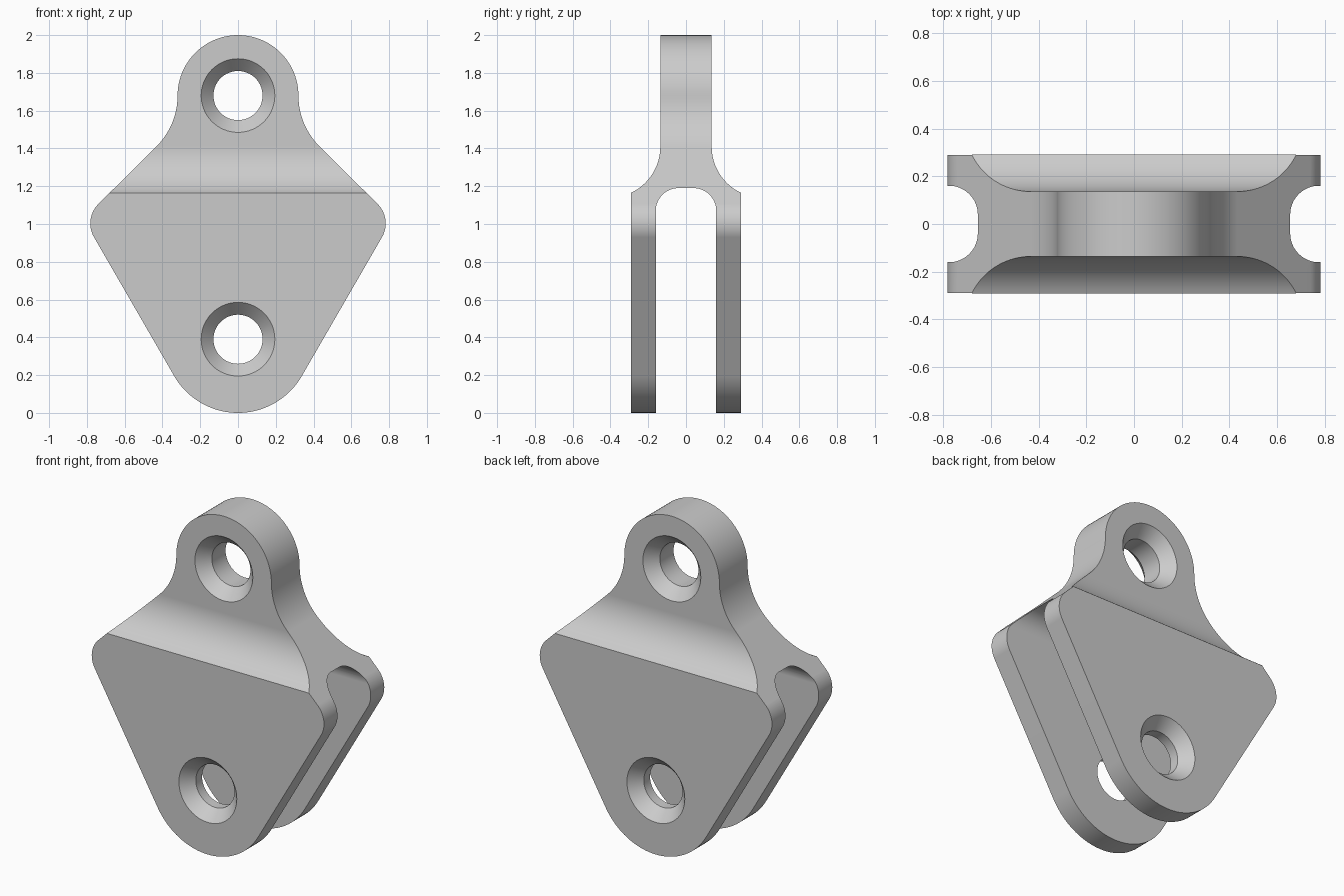
import bpy, bmesh
from math import cos, sin, radians, pi
from mathutils import Vector

if "Cube" in bpy.data.objects:
    bpy.data.objects.remove(bpy.data.objects["Cube"])


def arc(cx, cy, r, a0, a1, n):
    return [(cx + r * cos(radians(a0 + (a1 - a0) * i / n)),
             cy + r * sin(radians(a0 + (a1 - a0) * i / n))) for i in range(n + 1)]


def mirrored(half):
    """Close a right-hand outline (top to bottom) with its mirror image."""
    pts = half + [(-x, z) for x, z in reversed(half)]
    out = []
    for p in pts:
        if not out or (Vector(p) - Vector(out[-1])).length > 1e-4:
            out.append(p)
    if (Vector(out[0]) - Vector(out[-1])).length < 1e-4:
        out.pop()
    return out


def to_object(name, bm):
    bmesh.ops.recalc_face_normals(bm, faces=bm.faces)
    mesh = bpy.data.meshes.new(name)
    bm.to_mesh(mesh)
    bm.free()
    obj = bpy.data.objects.new(name, mesh)
    bpy.context.collection.objects.link(obj)
    return obj


def prism(name, outline, axis, half):
    """Extrude an outline drawn against z along the x or y axis."""
    bm = bmesh.new()
    place = (lambda a, z, d: (a, d, z)) if axis == 'Y' else (lambda a, z, d: (d, a, z))
    face = bm.faces.new([bm.verts.new(place(a, z, -half)) for a, z in outline])
    res = bmesh.ops.extrude_face_region(bm, geom=[face])
    verts = [g for g in res['geom'] if isinstance(g, bmesh.types.BMVert)]
    bmesh.ops.translate(bm, verts=verts, vec=place(0, 0, 2 * half))
    return to_object(name, bm)


def hole_cutter(name, z, face_y, n=64):
    """Through hole, countersunk at both outer faces."""
    r, rim, depth, extra = 0.13, 0.195, 0.07, 0.05
    wide = rim + extra * (rim - r) / depth
    rings = []
    bm = bmesh.new()
    for y, rad in ((-face_y - extra, wide), (-face_y + depth, r),
                   (face_y - depth, r), (face_y + extra, wide)):
        rings.append([bm.verts.new((rad * cos(2 * pi * i / n), y,
                                    z + rad * sin(2 * pi * i / n))) for i in range(n)])
    for a, b in zip(rings, rings[1:]):
        for i in range(n):
            j = (i + 1) % n
            bm.faces.new((a[i], a[j], b[j], b[i]))
    bm.faces.new(rings[0])
    bm.faces.new(rings[-1])
    return to_object(name, bm)


def boolean(obj, cutter, op):
    mod = obj.modifiers.new(op, 'BOOLEAN')
    mod.operation, mod.solver, mod.object = op, 'EXACT', cutter
    bpy.context.view_layer.objects.active = obj
    bpy.ops.object.modifier_apply(modifier=mod.name)
    bpy.data.objects.remove(cutter)


# Front outline: round lug, concave neck, rounded shoulder, round foot
front = mirrored(arc(0, 1.68, 0.32, 90, 0, 24)
                 + arc(0.70, 1.68, 0.38, 180, 225, 16)
                 + arc(0.637, 1.003, 0.145, 45, -30, 14)
                 + arc(0, 0.39, 0.39, -30, -90, 18))
bracket = prism("fork_bracket", front, 'Y', 0.4)

# Side outline: thin lug flaring into two plates around a rounded slot
side = mirrored([(0.136, 2.1)] + arc(0.407, 1.41, 0.271, 180, 244.7, 18)
                + [(0.29, 1.165), (0.29, -0.1), (0.16, -0.1)]
                + arc(0.04, 1.07, 0.12, 0, 90, 16))
boolean(bracket, prism("side_shape", side, 'X', 1.0), 'INTERSECT')

# Countersunk holes in the lug and the plates
boolean(bracket, hole_cutter("lug_hole", 1.68, 0.136), 'DIFFERENCE')
boolean(bracket, hole_cutter("plate_hole", 0.39, 0.29), 'DIFFERENCE')

# Smooth curves with crisp edges and clean flats
bpy.ops.object.select_all(action='DESELECT')
bracket.select_set(True)
bpy.context.view_layer.objects.active = bracket
bpy.ops.object.shade_smooth_by_angle(angle=radians(25))
weighted = bracket.modifiers.new("flat_faces", 'WEIGHTED_NORMAL')
weighted.keep_sharp = True
